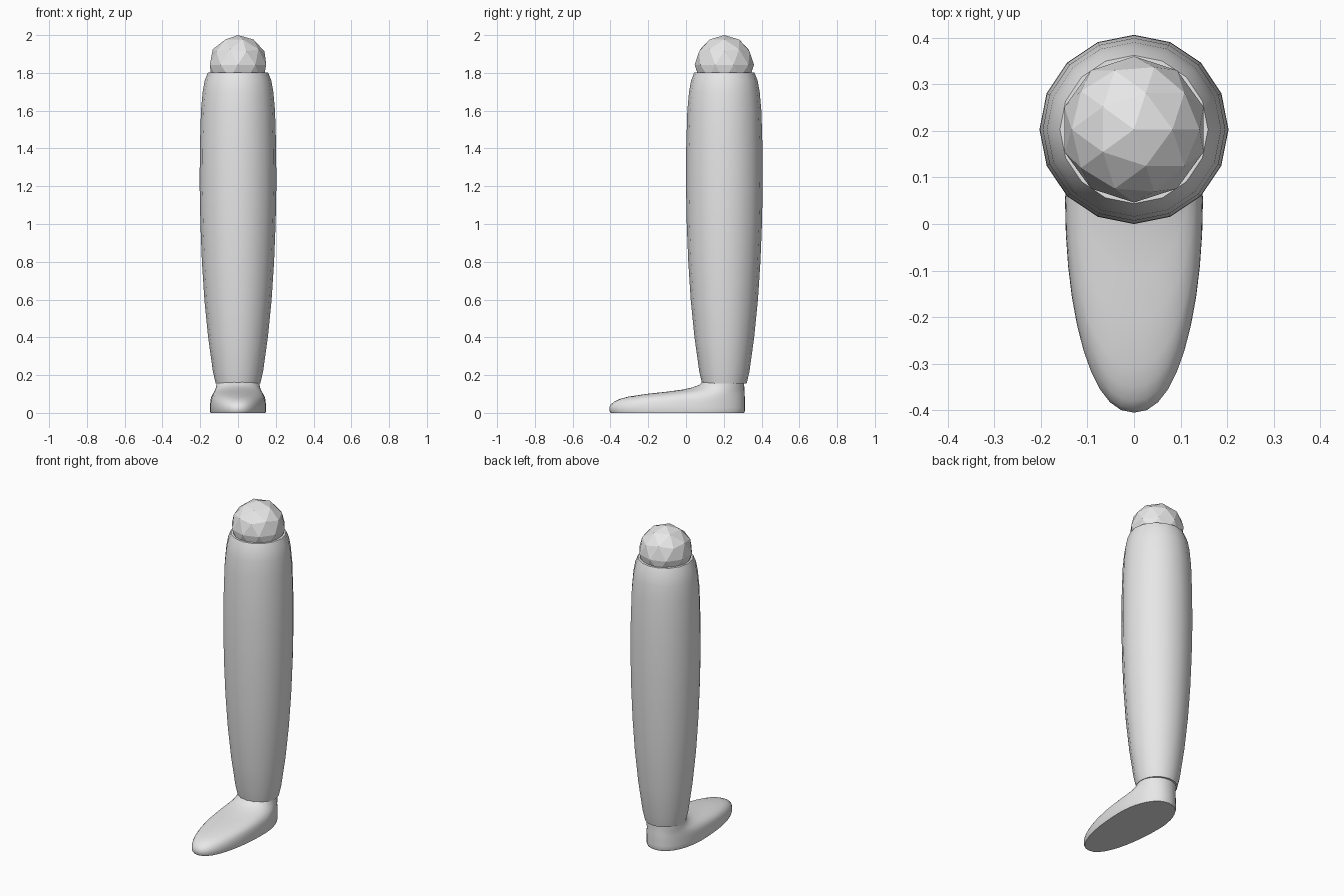
import bpy, bmesh, math

cube = bpy.data.objects.get("Cube")
if cube:
    bpy.data.objects.remove(cube, do_unlink=True)

grey = bpy.data.materials.new("light_grey")
grey.use_nodes = True
grey.diffuse_color = (0.8, 0.8, 0.8, 1)
grey.node_tree.nodes["Principled BSDF"].inputs["Base Color"].default_value = (0.8, 0.8, 0.8, 1)

LEG_Y = 0.203


def finish(name, bm, smooth_angle=None):
    bmesh.ops.recalc_face_normals(bm, faces=bm.faces)
    mesh = bpy.data.meshes.new(name)
    bm.to_mesh(mesh)
    bm.free()
    mesh.materials.append(grey)
    if smooth_angle:
        mesh.shade_smooth()
        mesh.set_sharp_from_angle(angle=math.radians(smooth_angle))
    obj = bpy.data.objects.new(name, mesh)
    bpy.context.collection.objects.link(obj)
    return obj


def loft(name, rings, smooth_angle):
    """Skin a stack of closed rings and cap both ends."""
    bm = bmesh.new()
    loops = [[bm.verts.new(p) for p in ring] for ring in rings]
    n = len(loops[0])
    for low, high in zip(loops, loops[1:]):
        for i in range(n):
            j = (i + 1) % n
            bm.faces.new((low[i], low[j], high[j], high[i]))
    bm.faces.new(loops[0][::-1])
    bm.faces.new(loops[-1])
    return finish(name, bm, smooth_angle)


def circle(radius, z, n):
    return [(radius * math.cos(math.tau * i / n),
             LEG_Y + radius * math.sin(math.tau * i / n), z) for i in range(n)]


# Leg: sixteen-sided tapering column
leg_profile = [(0.118, 0.155), (0.133, 0.22), (0.158, 0.4), (0.178, 0.6),
               (0.191, 0.8), (0.199, 1.0), (0.203, 1.2), (0.202, 1.4),
               (0.196, 1.6), (0.187, 1.7), (0.176, 1.76), (0.159, 1.803)]
loft("leg", [circle(r, z, 16) for r, z in leg_profile], 50)

# Knee: faceted ball sunk into the top of the leg
bm = bmesh.new()
bmesh.ops.create_icosphere(bm, subdivisions=2, radius=0.157)
bmesh.ops.translate(bm, verts=bm.verts, vec=(0, LEG_Y, 1.843))
finish("knee_ball", bm)

# Foot: pointed sole outline blending up into a round ankle
SIDES = 40


def foot_ring(blend, z, grow=1.0):
    ring = []
    for i in range(SIDES):
        a = math.tau * i / SIDES
        c, s = math.cos(a), math.sin(a)
        length = 0.262 if s > 0 else 0.455
        sole_x = 0.148 * math.copysign(abs(c) ** 0.9, c) * grow
        sole_y = 0.05 + length * s * grow
        ankle_x, ankle_y = 0.112 * c, LEG_Y + 0.105 * s
        ring.append((sole_x + (ankle_x - sole_x) * blend,
                     sole_y + (ankle_y - sole_y) * blend, z))
    return ring


foot_levels = [(0, 0.01), (0, 0.03), (0.015, 0.045), (0.05, 0.06),
               (0.11, 0.074), (0.2, 0.086), (0.4, 0.101), (0.6, 0.112),
               (0.78, 0.124), (0.88, 0.136), (0.95, 0.15), (1, 0.175)]
loft("foot", [foot_ring(0, 0, 0.985)] + [foot_ring(b, z) for b, z in foot_levels], 50)
